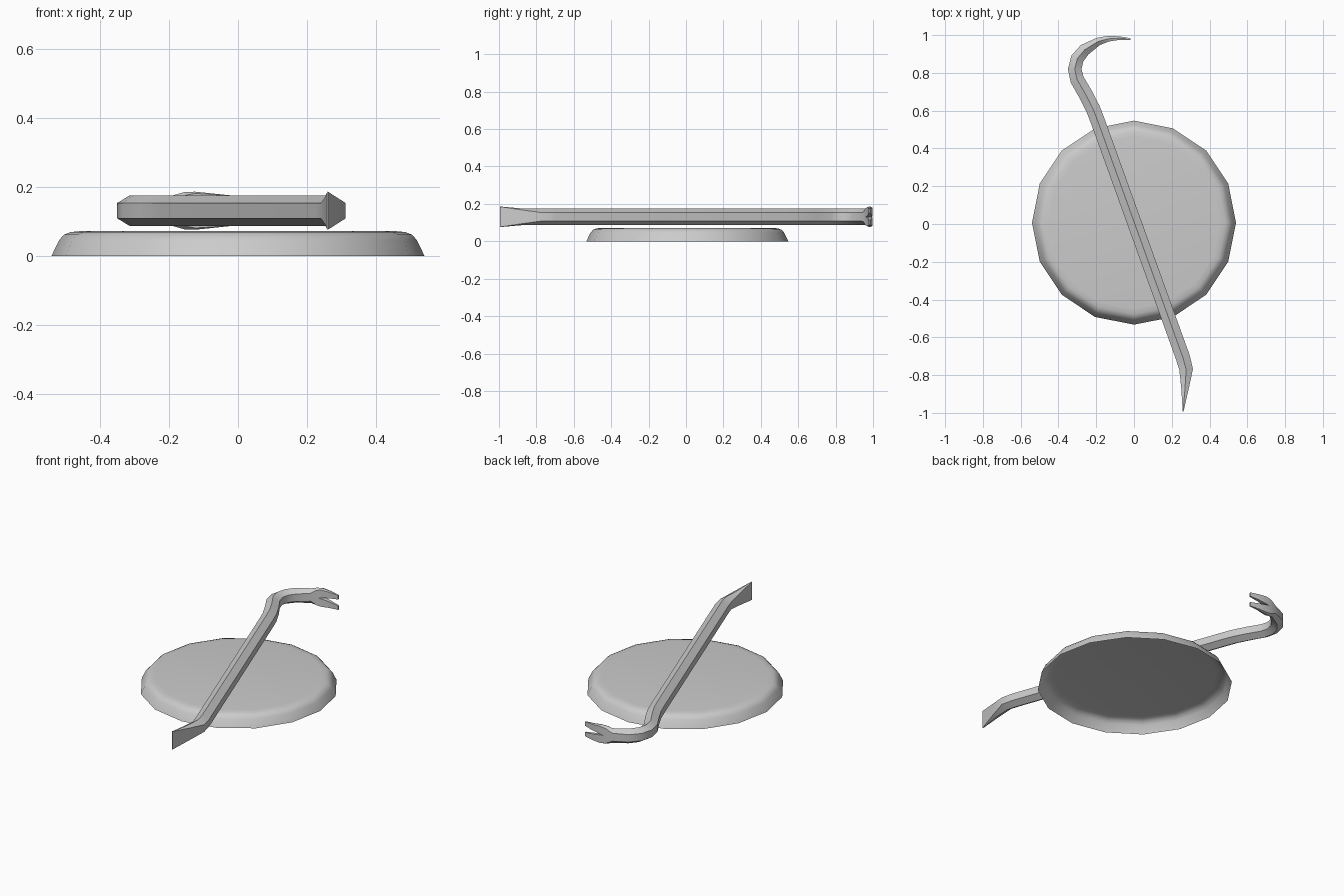
import bpy, bmesh, math
from mathutils import Vector

if "Cube" in bpy.data.objects:
    bpy.data.objects.remove(bpy.data.objects["Cube"])


def make_object(name, rings, cap_start=True):
    """Skin a list of equal-length vertex rings and cap the ends."""
    bm = bmesh.new()
    loops = [[bm.verts.new(p) for p in ring] for ring in rings]
    n = len(loops[0])
    for a, b in zip(loops, loops[1:]):
        for i in range(n):
            j = (i + 1) % n
            bm.faces.new((a[i], a[j], b[j], b[i]))
    if cap_start:
        bm.faces.new(loops[0])
    bm.faces.new(loops[-1])
    bmesh.ops.recalc_face_normals(bm, faces=bm.faces)
    mesh = bpy.data.meshes.new(name)
    bm.to_mesh(mesh)
    bm.free()
    obj = bpy.data.objects.new(name, mesh)
    bpy.context.collection.objects.link(obj)
    return obj


def activate(obj):
    bpy.ops.object.select_all(action='DESELECT')
    obj.select_set(True)
    bpy.context.view_layer.objects.active = obj


def smooth(obj):
    activate(obj)
    bpy.ops.object.shade_smooth_by_angle(angle=math.radians(32))


# Round base: sixteen-sided hollow shell, open underneath, softened top rim
profile = [(0.54, 0), (0.518, 0.046), (0.503, 0.062), (0.485, 0.069), (0.455, 0.072)]
base = make_object("round_base", [
    [(r * math.cos(k * math.pi / 8), 0.007 + r * math.sin(k * math.pi / 8), z)
     for k in range(16)] for r, z in profile], cap_start=False)
smooth(base)

# Pry bar: hexagonal section, ridge up, swept along the path
# x, y, half thickness, half height, half height of the side facet
Z = 0.131
path = [
    (-0.018, 0.979, 0.004, 0.044, 0.043),   # claw tip
    (-0.075, 0.984, 0.009, 0.050, 0.047),
    (-0.125, 0.982, 0.014, 0.055, 0.050),
    (-0.155, 0.976, 0.017, 0.054, 0.045),
    (-0.190, 0.966, 0.021, 0.044, 0.024),
    (-0.262, 0.922, 0.032, 0.044, 0.022),
    (-0.300, 0.876, 0.035, 0.044, 0.022),
    (-0.314, 0.820, 0.036, 0.044, 0.022),
    (-0.301, 0.764, 0.037, 0.044, 0.022),
    (-0.254, 0.683, 0.038, 0.044, 0.022),
    (-0.217, 0.610, 0.038, 0.044, 0.022),
    (-0.190, 0.540, 0.038, 0.044, 0.022),
    (0.260, -0.710, 0.038, 0.044, 0.022),
    (0.276, -0.770, 0.036, 0.044, 0.022),   # chisel heel
    (0.270, -0.870, 0.020, 0.044, 0.036),
    (0.260, -0.993, 0.002, 0.055, 0.054),   # chisel edge
]
rings = []
for i, (x, y, t, h, c) in enumerate(path):
    a, b = path[max(i - 1, 0)], path[min(i + 1, len(path) - 1)]
    d = Vector((b[0] - a[0], b[1] - a[1], 0)).normalized()
    side = Vector((-d.y, d.x, 0))
    section = [(t, c), (0, h), (-t, c), (-t, -c), (0, -h), (t, -c)]
    rings.append([Vector((x, y, Z + v)) + side * u for u, v in section])
bar = make_object("pry_bar", rings)

# V notch that splits the claw
notch = make_object("claw_notch_cutter", [
    [(-0.145, y, Z), (0.02, y, Z + 0.025), (0.02, y, Z - 0.025)] for y in (0.85, 1.1)])
notch.hide_render = True
mod = bar.modifiers.new("claw_notch", 'BOOLEAN')
mod.operation = 'DIFFERENCE'
mod.solver = 'EXACT'
mod.object = notch
activate(bar)
bpy.ops.object.modifier_apply(modifier=mod.name)
bpy.data.objects.remove(notch, do_unlink=True)
smooth(bar)
